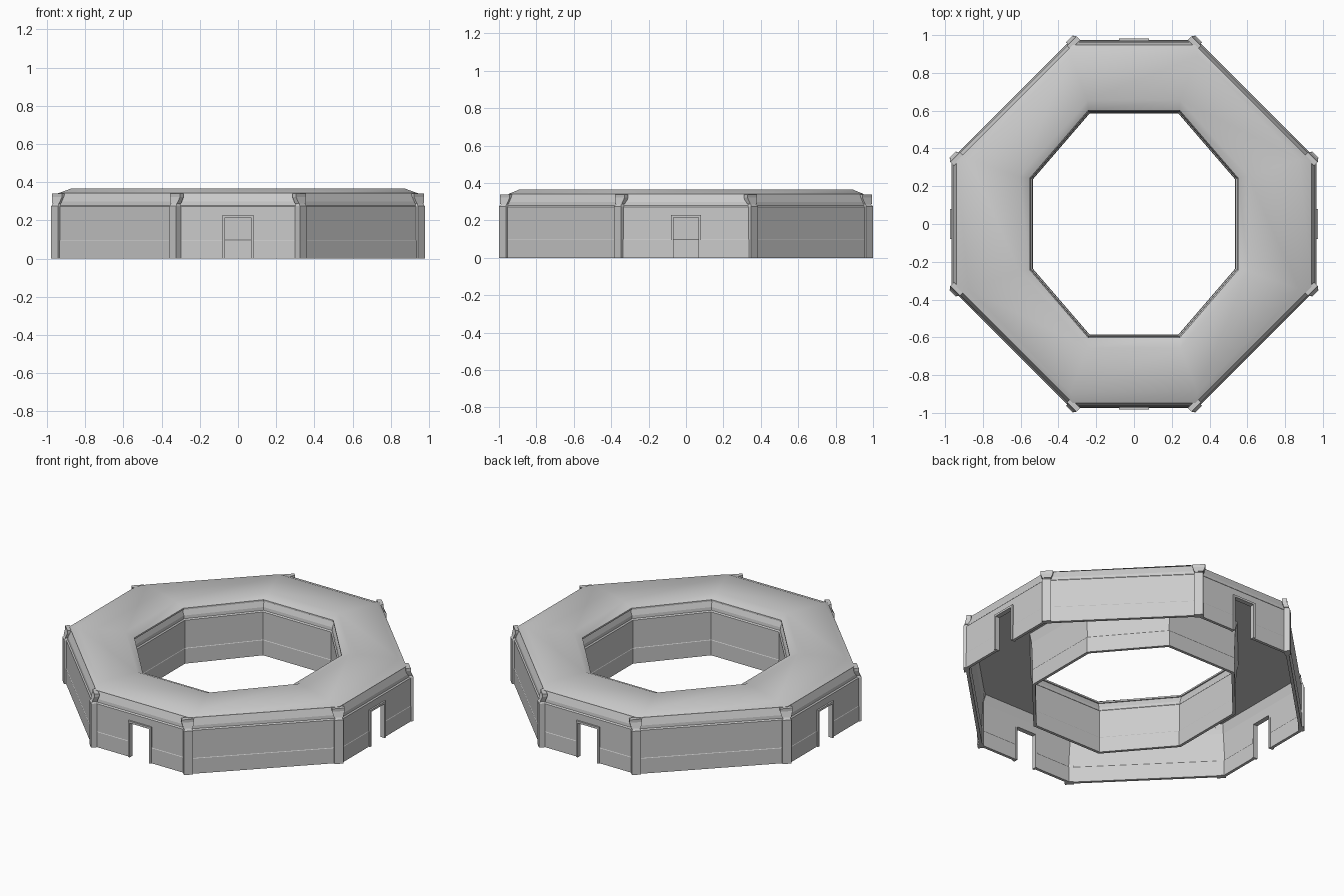
import bpy, bmesh, math
from mathutils import Vector

if "Cube" in bpy.data.objects:
    bpy.data.objects.remove(bpy.data.objects["Cube"], do_unlink=True)

stone = bpy.data.materials.new("pale_grey_stone")
stone.use_nodes = True
GREY = (0.6, 0.6, 0.6, 1)
stone.diffuse_color = GREY
stone.node_tree.nodes["Principled BSDF"].inputs["Base Color"].default_value = GREY


def octagon(a, b):
    """Counter-clockwise octagon mirrored from its two corners in the +x +y quarter."""
    q = [Vector(b), Vector(a)]
    left = [Vector((-p.x, p.y)) for p in reversed(q)]
    return q + left + [-p for p in q + left]


def offset(poly, d):
    """Move every side of the polygon outward by d, with mitred corners."""
    out = []
    for i, p in enumerate(poly):
        e0 = (p - poly[i - 1]).normalized()
        e1 = (poly[(i + 1) % len(poly)] - p).normalized()
        n0, n1 = Vector((e0.y, -e0.x)), Vector((e1.y, -e1.x))
        out.append(p + (n0 + n1) * d / (1 + n0.dot(n1)))
    return out


def loft(bm, rings, ring_closed=False):
    """Skin (polygon, z) rings; either join last to first, or cap both ends."""
    loops = [[bm.verts.new((p.x, p.y, z)) for p in poly] for poly, z in rings]
    pairs = list(zip(loops, loops[1:]))
    if ring_closed:
        pairs.append((loops[-1], loops[0]))
    else:
        bm.faces.new(loops[0])
        bm.faces.new(loops[-1])
    for lo, hi in pairs:
        for i in range(len(lo)):
            j = (i + 1) % len(lo)
            bm.faces.new((lo[i], lo[j], hi[j], hi[i]))


def box(bm, x0, x1, y0, y1, z0, z1):
    base = [Vector(p) for p in ((x0, y0), (x1, y0), (x1, y1), (x0, y1))]
    loft(bm, [(base, z0), (base, z1)])


def finish(bm, name, smooth=False):
    bmesh.ops.recalc_face_normals(bm, faces=bm.faces)
    mesh = bpy.data.meshes.new(name)
    bm.to_mesh(mesh)
    bm.free()
    mesh.materials.append(stone)
    ob = bpy.data.objects.new(name, mesh)
    bpy.context.collection.objects.link(ob)
    bpy.ops.object.select_all(action="DESELECT")
    ob.select_set(True)
    bpy.context.view_layer.objects.active = ob
    if smooth:
        bpy.ops.object.shade_smooth_by_angle(angle=math.radians(30))
    return ob


OUTER = octagon((0.335, 0.974), (0.967, 0.343))
INNER = octagon((0.235, 0.585), (0.535, 0.237))

# Wall section: plinth, plain face, stepped cornice, thin back (inset, height)
SECTION = [(0, 0), (0, 0.095), (0.002, 0.098), (0.002, 0.272), (0.009, 0.279),
           (0.011, 0.298), (0.026, 0.338), (0.034, 0.338), (0.022, 0.272),
           (0.016, 0.098), (0.018, 0.095), (0.018, 0)]


def wall(name, poly, side):
    bm = bmesh.new()
    loft(bm, [(offset(poly, -side * d), z) for d, z in SECTION], True)
    return finish(bm, name)


outer_wall = wall("outer_wall", OUTER, 1)
inner_wall = wall("courtyard_wall", INNER, -1)

# Roof slab with sloping outer and courtyard margins
bm = bmesh.new()
top_out = octagon((0.338, 0.89), (0.875, 0.345))
top_in = octagon((0.245, 0.655), (0.607, 0.25))
loft(bm, [(offset(OUTER, -0.026), 0.332), (offset(OUTER, -0.026), 0.342),
          (top_out, 0.366), (top_in, 0.366),
          (offset(INNER, 0.016), 0.342), (offset(INNER, 0.016), 0.332)], True)
finish(bm, "roof", True)

# Doorways, four sides: (direction, wall distance)
DOORS = [((0, -1), 0.974), ((1, 0), 0.967), ((0, 1), 0.974), ((-1, 0), 0.967)]


def door_box(bm, door, s0, s1, d0, d1, z0, z1):
    """Box across a wall: s runs along the wall, d outward from its face."""
    (nx, ny), dist = door
    d0, d1 = d0 + dist, d1 + dist
    if nx:
        box(bm, nx * d0, nx * d1, s0, s1, z0, z1)
    else:
        box(bm, s0, s1, ny * d0, ny * d1, z0, z1)


bm = bmesh.new()
for door in DOORS:
    door_box(bm, door, -0.068, 0.068, -0.06, 0.04, -0.05, 0.216)
cutter = finish(bm, "doorway_cutter")
cutter.hide_render = True
bpy.context.view_layer.objects.active = outer_wall
cut = outer_wall.modifiers.new("doorways", "BOOLEAN")
cut.object, cut.operation, cut.solver = cutter, "DIFFERENCE", "EXACT"
bpy.ops.object.modifier_apply(modifier=cut.name)
bpy.data.objects.remove(cutter, do_unlink=True)

# Door frames: two jambs and a lintel
bm = bmesh.new()
for door in DOORS:
    for s in (-1, 1):
        a, b = sorted((s * 0.067, s * 0.08))
        door_box(bm, door, a, b, -0.022, 0.008, 0, 0.216)
    door_box(bm, door, -0.08, 0.08, -0.022, 0.008, 0.216, 0.229)
finish(bm, "door_frames")

# Corner pillars set along the diagonal walls, each with a flared head
# (height, half width, outer reach, inner reach)
SHAFT = [(0, 0.026, 0.01, 0.024), (0.275, 0.026, 0.01, 0.024), (0.288, 0.02, 0, 0.024)]
HEAD = [(0.288, 0.026, 0.003, 0.026), (0.322, 0.036, -0.008, 0.036),
        (0.34, 0.036, -0.008, 0.036)]
bm = bmesh.new()
for sx in (-1, 1):
    for sy in (-1, 1):
        normal = Vector((sx, sy)).normalized()
        along = Vector((-normal.y, normal.x))
        for x, y in ((0.335, 0.974), (0.953, 0.36)):
            c = Vector((sx * x, sy * y))
            for part in (SHAFT, HEAD):
                loft(bm, [([c + along * w + normal * o, c - along * w + normal * o,
                            c - along * w - normal * i, c + along * w - normal * i], z)
                          for z, w, o, i in part])
finish(bm, "corner_pillars")
